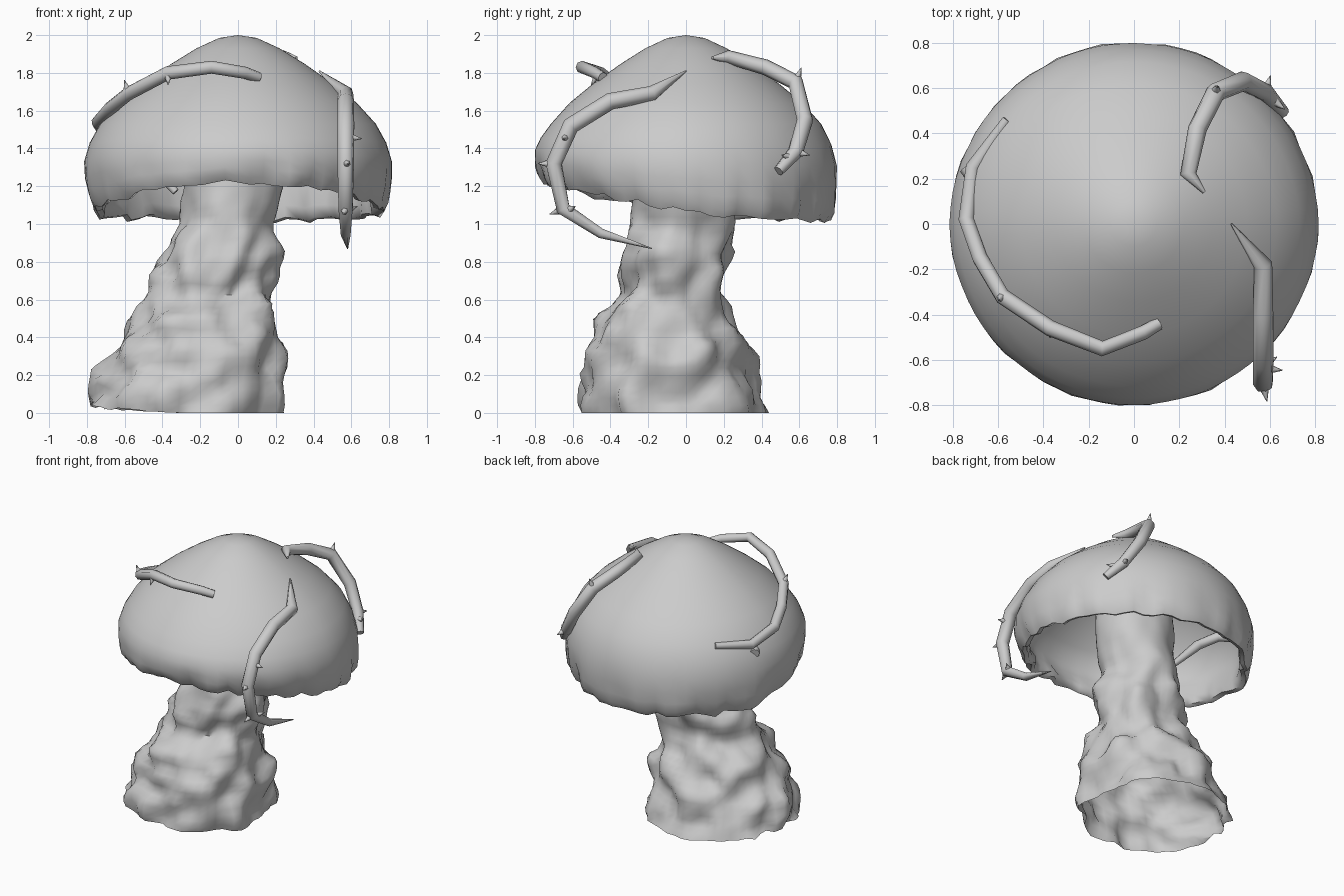
import bpy, bmesh, math
from mathutils import Vector, noise

if "Cube" in bpy.data.objects:
    bpy.data.objects.remove(bpy.data.objects["Cube"])


def loft(name, rings, close_ends=False):
    """Bridge equal-sized rings of points into a smooth surface."""
    bm = bmesh.new()
    loops = [[bm.verts.new(p) for p in ring] for ring in rings]
    n = len(loops[0])
    for a, b in zip(loops, loops[1:]):
        for i in range(n):
            j = (i + 1) % n
            bm.faces.new((a[i], a[j], b[j], b[i]))
    if close_ends:
        bm.faces.new(loops[0])
        bm.faces.new(loops[-1])
    bmesh.ops.remove_doubles(bm, verts=bm.verts, dist=0.0005)
    bmesh.ops.recalc_face_normals(bm, faces=bm.faces)
    me = bpy.data.meshes.new(name)
    bm.to_mesh(me)
    bm.free()
    ob = bpy.data.objects.new(name, me)
    bpy.context.collection.objects.link(ob)
    bpy.ops.object.select_all(action='DESELECT')
    ob.select_set(True)
    bpy.context.view_layer.objects.active = ob
    bpy.ops.object.shade_smooth_by_angle(angle=math.radians(60))
    return ob


def lerp_table(table, z):
    for a, b in zip(table, table[1:]):
        if z <= b[0]:
            t = (z - a[0]) / (b[0] - a[0])
            return [p + (q - p) * t for p, q in zip(a, b)]
    return table[-1]


# Cap: thin hollow dome, lumpy curled rim that is higher at the front
profile = [(0, 2.0), (0.1, 1.985), (0.22, 1.93), (0.35, 1.85), (0.5, 1.745),
           (0.63, 1.64), (0.73, 1.53), (0.785, 1.43), (0.815, 1.33),
           (0.815, 1.24), (0.805, 1.17), (0.79, 1.11), (0.765, 1.07),
           (0.735, 1.08), (0.725, 1.14), (0.76, 1.25), (0.77, 1.36),
           (0.70, 1.52), (0.48, 1.72), (0.2, 1.89), (0, 1.95)]
SEG = 72
rings = []
for r, z in profile:
    low = min(1, max(0, (1.5 - z) / 0.4))
    ring = []
    for i in range(SEG):
        a = math.tau * i / SEG
        c, s = math.cos(a), math.sin(a)
        wob = noise.noise(Vector((c * 7, s * 7, z * 3)))
        rr = r * (1 - 0.02 * abs(s)) + 0.045 * wob * low ** 3
        zz = z + low * (-0.10 * s + 0.05 * s * s) + 0.035 * low ** 3 * noise.noise(Vector((c * 7, s * 7, 9)))
        ring.append((rr * c, rr * s, zz))
    rings.append(ring)
loft("cap", rings)

# Stem: open lumpy sheet leaning to the left at the base (z, cx, cy, rx, ry)
stem = [(0.0, -0.26, -0.07, 0.52, 0.49), (0.2, -0.245, -0.10, 0.50, 0.45),
        (0.35, -0.21, -0.11, 0.46, 0.41), (0.5, -0.19, -0.10, 0.365, 0.35),
        (0.65, -0.135, -0.065, 0.33, 0.285), (0.8, -0.105, -0.07, 0.30, 0.285),
        (1.0, -0.06, -0.02, 0.26, 0.255), (1.2, -0.02, -0.015, 0.265, 0.25),
        (1.5, 0, 0, 0.265, 0.26), (1.8, 0, 0, 0.28, 0.28)]
rings = []
for k in range(46):
    h = 1.8 * k / 45
    _, cx, cy, rx, ry = lerp_table(stem, h)
    amp = 0.085 * min(1, max(0.2, (1.25 - h) / 0.4))
    ring = []
    for i in range(56):
        a = math.tau * i / 56
        c, s = math.cos(a), math.sin(a)
        p = Vector((cx + rx * c, cy + ry * s, h))
        d = amp * (noise.noise(p * 5.5) + 0.3 * noise.noise(p * 11))
        lift = 0.04 * max(0, -c) ** 2 * max(0, 1 - h / 0.3) * (1 + noise.noise(p * 12))
        ring.append((p.x + d * c, p.y + d * s, h + lift + (0.3 * d if h > 0.05 else 0)))
    rings.append(ring)
loft("stem", rings)


# Vines: tapered eight-sided tubes with small thorns
def tube(name, path, radii, sides=8):
    pts = [Vector(p) for p in path]
    rings, u = [], None
    for i, p in enumerate(pts):
        t = (pts[min(i + 1, len(pts) - 1)] - pts[max(i - 1, 0)]).normalized()
        u = t.orthogonal() if u is None else u - t * u.dot(t)
        u.normalize()
        v = t.cross(u)
        rings.append([p + radii[i] * (u * math.cos(math.tau * k / sides) + v * math.sin(math.tau * k / sides))
                      for k in range(sides)])
    return loft(name, rings, True)


def vine(name, path, radii, thorns):
    tube(name, path, radii)
    for n, (t, d) in enumerate(thorns):
        i = int(t)
        base = Vector(path[i]).lerp(Vector(path[i + 1]), t - i)
        d = Vector(d).normalized()
        r = radii[i]
        tube(f"{name}_thorn_{n + 1}",
             [base + d * r * 0.6, base + d * (r + 0.01), base + d * (r + 0.04)],
             [0.022, 0.012, 0.002], 6)


vine("left_vine",
     [(0.11, -0.44, 1.775), (0.04, -0.48, 1.80), (-0.14, -0.55, 1.83), (-0.37, -0.46, 1.80),
      (-0.58, -0.32, 1.69), (-0.68, -0.15, 1.61), (-0.74, 0.02, 1.54),
      (-0.71, 0.25, 1.49), (-0.56, 0.46, 1.52)],
     [0.028, 0.032, 0.034, 0.036, 0.036, 0.036, 0.036, 0.034, 0.022],
     [(4, (-0.3, -0.2, 1)), (3, (0, -0.6, -0.9))])

# Vine shoot inside the hollow cap, reaching toward the stem
vine("inner_vine",
     [(-0.74, 0.25, 1.43), (-0.64, 0.12, 1.46), (-0.52, 0.05, 1.38), (-0.33, 0.0, 1.17)],
     [0.034, 0.036, 0.034, 0.02], [])

vine("front_right_vine",
     [(0.43, 0, 1.81), (0.57, -0.18, 1.69), (0.57, -0.40, 1.65), (0.57, -0.61, 1.52),
      (0.57, -0.70, 1.32), (0.57, -0.65, 1.08), (0.57, -0.45, 0.95), (0.58, -0.18, 0.87)],
     [0.004, 0.042, 0.045, 0.046, 0.045, 0.040, 0.028, 0.003],
     [(3.3, (1, -0.1, -0.1)), (4, (0.2, -1, 0)), (5, (-0.2, -1, -0.4)), (5.1, (0.7, 0.5, 0.3))])

vine("back_right_vine",
     [(0.31, 0.14, 1.88), (0.24, 0.22, 1.885), (0.28, 0.42, 1.83), (0.36, 0.58, 1.75),
      (0.48, 0.63, 1.55), (0.58, 0.58, 1.38), (0.66, 0.49, 1.28)],
     [0.008, 0.036, 0.042, 0.044, 0.044, 0.040, 0.028],
     [(3, (0.1, 0.4, 1)), (5, (0.3, 1, -0.2)), (5.3, (0.8, -0.6, 0.2))])
